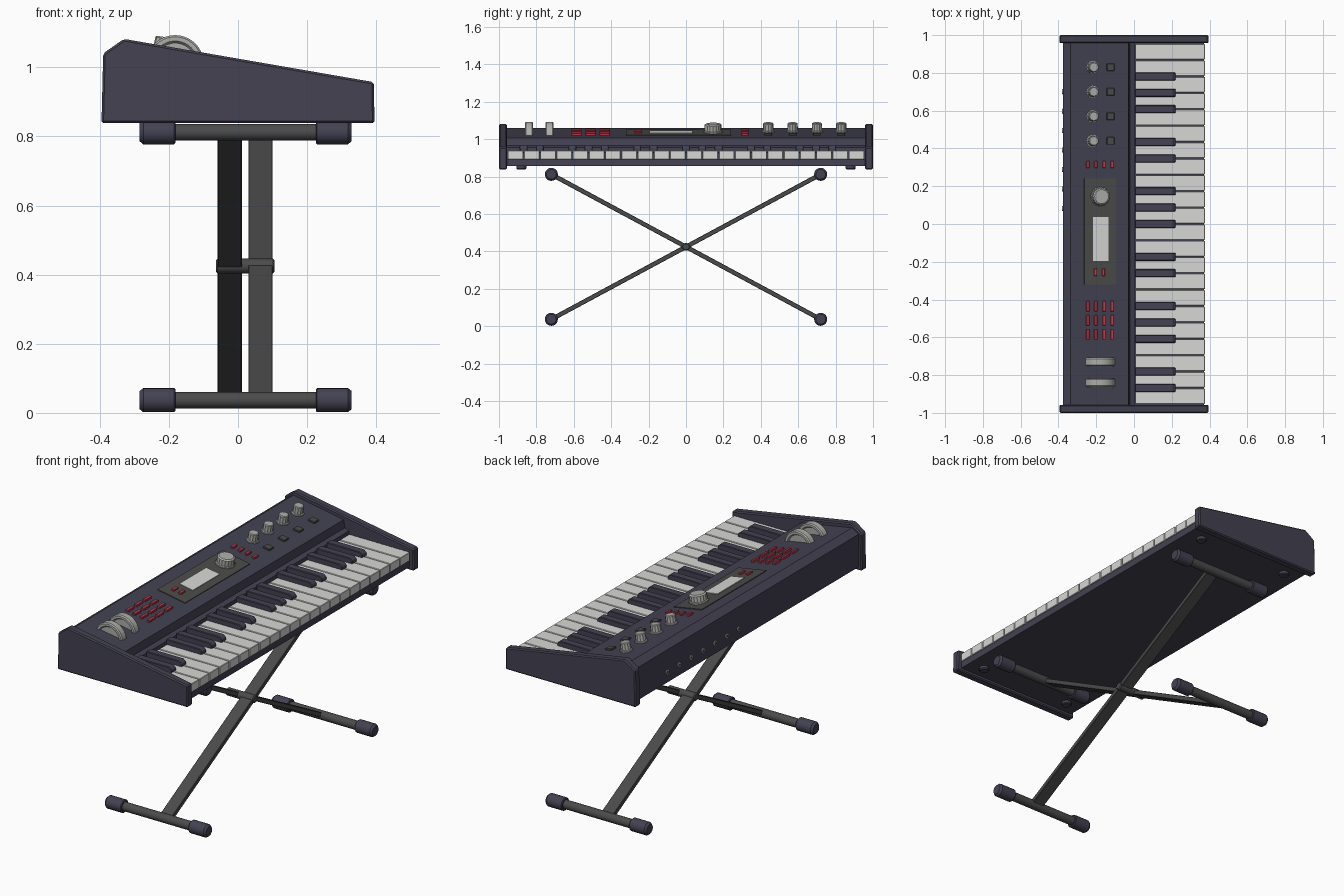
import bpy, bmesh, math
from mathutils import Matrix, Vector

old = bpy.data.objects.get("Cube")
if old:
    bpy.data.objects.remove(old, do_unlink=True)


def material(name, r, g, b):
    m = bpy.data.materials.new(name)
    m.use_nodes = True
    m.diffuse_color = (r, g, b, 1)
    m.node_tree.nodes["Principled BSDF"].inputs["Base Color"].default_value = (r, g, b, 1)
    return m


NAVY = material("navy plastic", 0.056, 0.054, 0.083)
WHITE = material("key white", 0.68, 0.68, 0.67)
STEEL = material("dark stand grey", 0.07, 0.07, 0.07)
PLATE = material("display grey", 0.07, 0.07, 0.068)
SILVER = material("control grey", 0.42, 0.42, 0.40)
RED = material("button red", 0.55, 0.045, 0.075)

SLOPE = math.atan(0.174)


def finish(name, bm, mat, matrix=None, bevel=0, smooth=False):
    bmesh.ops.recalc_face_normals(bm, faces=bm.faces)
    me = bpy.data.meshes.new(name)
    bm.to_mesh(me)
    bm.free()
    me.materials.append(mat)
    if smooth:
        me.shade_smooth()
        me.set_sharp_from_angle(angle=math.radians(35))
    ob = bpy.data.objects.new(name, me)
    bpy.context.collection.objects.link(ob)
    if matrix:
        ob.matrix_world = matrix
    if bevel:
        mod = ob.modifiers.new("soft edges", 'BEVEL')
        mod.width = bevel
        mod.segments = 1
    return ob


def box(name, center, size, mat, matrix=None, bevel=0):
    bm = bmesh.new()
    bmesh.ops.create_cube(bm, size=1)
    bmesh.ops.scale(bm, vec=size, verts=bm.verts)
    bmesh.ops.translate(bm, vec=center, verts=bm.verts)
    return finish(name, bm, mat, matrix, bevel)


def prism(name, profile, y0, y1, mat, bevel=0):
    """Extrude an x-z outline along y."""
    bm = bmesh.new()
    face = bm.faces.new([bm.verts.new((x, y0, z)) for x, z in profile])
    new = bmesh.ops.extrude_face_region(bm, geom=[face])["geom"]
    bmesh.ops.translate(bm, vec=(0, y1 - y0, 0),
                        verts=[g for g in new if isinstance(g, bmesh.types.BMVert)])
    return finish(name, bm, mat, None, bevel)


def lathe(name, profile, sides, mat, matrix, flute=0):
    """Turn (radius, height) points around local z; flute alternates the radius."""
    bm = bmesh.new()
    rings = []
    for r, h in profile:
        ring = []
        for i in range(sides):
            a = math.tau * i / sides
            rr = r * (1 - flute * (i % 2))
            ring.append(bm.verts.new((rr * math.cos(a), rr * math.sin(a), h)))
        rings.append(ring)
    for lo, hi in zip(rings, rings[1:]):
        for i in range(sides):
            j = (i + 1) % sides
            bm.faces.new((lo[i], lo[j], hi[j], hi[i]))
    bm.faces.new(rings[0][::-1])
    bm.faces.new(rings[-1])
    return finish(name, bm, mat, matrix, smooth=not flute)


def on_panel(x, y):
    """Frame on the sloping control panel, local z pointing out of it."""
    z = 1.06 - 0.174 * (x + 0.335)
    return Matrix.Translation((x, y, z)) @ Matrix.Rotation(SLOPE, 4, 'Y')


def along_x(x, y, z):
    return Matrix.Translation((x, y, z)) @ Matrix.Rotation(math.pi / 2, 4, 'Y')


# Case and end cheeks
prism("case", [(-0.375, 0.856), (-0.375, 1.035), (-0.335, 1.06), (-0.03, 1.007),
               (-0.022, 0.965), (0.003, 0.955), (0.003, 0.892), (0.37, 0.892),
               (0.37, 0.856)], -0.965, 0.965, NAVY)
cheek = [(-0.395, 0.838), (-0.39, 1.04), (-0.33, 1.082), (0.393, 0.957), (0.395, 0.838)]
prism("right_cheek", cheek, -1, -0.957, NAVY, 0.006)
prism("left_cheek", cheek, 0.957, 1, NAVY, 0.006)

# Keyboard
KEYS, TOP = 22, 0.955
pitch = 2 * TOP / KEYS
for k in range(KEYS):
    y = TOP - (k + 0.5) * pitch
    box("white_key", (0.191, y, 0.916), (0.368, pitch - 0.005, 0.047), WHITE, bevel=0.002)
for k in range(1, KEYS):
    if k % 7 in (2, 3, 4, 6, 0):
        y = TOP - k * pitch
        prism("black_key", [(0.004, 0.925), (0.004, 0.967), (0.205, 0.967), (0.219, 0.955),
                            (0.22, 0.925)], y - 0.021, y + 0.021, NAVY, 0.003)

# Knobs and square buttons
for y in (0.83, 0.70, 0.57, 0.44):
    lathe("knob", [(0.033, -0.005), (0.033, 0.006), (0.028, 0.009), (0.027, 0.044),
                   (0.023, 0.048)], 24, SILVER, on_panel(-0.22, y), 0.06)
    box("square_button", (0, 0, 0.003), (0.04, 0.04, 0.012), PLATE, on_panel(-0.125, y), 0.002)

# Display section
box("display_plate", (0, 0, 0.001), (0.17, 0.56, 0.006), PLATE, on_panel(-0.18, -0.04))
box("screen", (0, 0, 0.004), (0.083, 0.232, 0.008), WHITE, on_panel(-0.178, -0.08))
lathe("data_dial", [(0.051, -0.003), (0.051, 0.01), (0.047, 0.014), (0.046, 0.044),
                    (0.038, 0.05)], 36, SILVER, on_panel(-0.18, 0.145), 0.05)

# Red buttons
rows = [(0.315, 0.036)] + [(y, 0.055) for y in (-0.435, -0.51, -0.585)]
for y, length in rows:
    for i in range(4):
        box("red_button", (0, 0, 0.004), (0.016, length, 0.014), RED,
            on_panel(-0.246 + i * 0.043, y), 0.002)
for x in (-0.205, -0.163):
    box("red_button", (0, 0, 0.006), (0.016, 0.04, 0.014), RED, on_panel(x, -0.255), 0.002)

# Pitch and modulation wheels
for y in (-0.73, -0.84):
    lathe("wheel", [(0.06, -0.014), (0.066, -0.022), (0.078, -0.022), (0.083, -0.016),
                    (0.083, 0.016), (0.078, 0.022), (0.066, 0.022), (0.06, 0.014)],
          40, SILVER,
          Matrix.Translation((-0.182, y, 1.01)) @ Matrix.Rotation(math.pi / 2, 4, 'X'))

# Rear sockets
for i in range(7):
    at = along_x(-0.375, 0.7 - i * 0.103, 0.915)
    lathe("socket_ring", [(0.014, -0.006), (0.012, 0.004)], 14, SILVER, at)
    lathe("socket_hole", [(0.007, -0.007), (0.007, 0.002)], 10, PLATE, at)

# Case feet
for x in (-0.28, 0.28):
    for y in (-0.88, 0.88):
        lathe("case_foot", [(0.022, 0.838), (0.026, 0.843), (0.026, 0.86)], 16, NAVY,
              Matrix.Translation((x, y, 0)))

# Stand: four cross tubes with end caps
LOW, HIGH, REACH, MID = 0.037, 0.812, 0.72, 0.022
for y in (-REACH, REACH):
    for z in (LOW, HIGH):
        lathe("cross_tube", [(0.024, -0.27), (0.024, 0.27)], 20, STEEL, along_x(MID, y, z))
        for side in (-1, 1):
            turn = Matrix.Rotation(0 if side > 0 else math.pi, 4, 'X')
            lathe("tube_cap", [(0.031, 0.203), (0.035, 0.207), (0.035, 0.296), (0.026, 0.307)],
                  20, NAVY, along_x(MID, y, z) @ turn)

# Crossed legs and pivot
for name, x, direction in (("left_leg", 0.065, 1), ("right_leg", -0.024, -1)):
    rise = Vector((0, 2 * REACH, direction * (HIGH - LOW)))
    tilt = Matrix.Rotation(math.atan2(rise.z, rise.y), 4, 'X')
    box(name, (0, 0, 0), (0.07, rise.length, 0.024), STEEL,
        Matrix.Translation((x, 0, (LOW + HIGH) / 2)) @ tilt, 0.002)
lathe("pivot", [(0.016, -0.085), (0.021, -0.08), (0.021, 0.08), (0.016, 0.085)], 16, STEEL,
      along_x(0.021, 0, 0.425))
